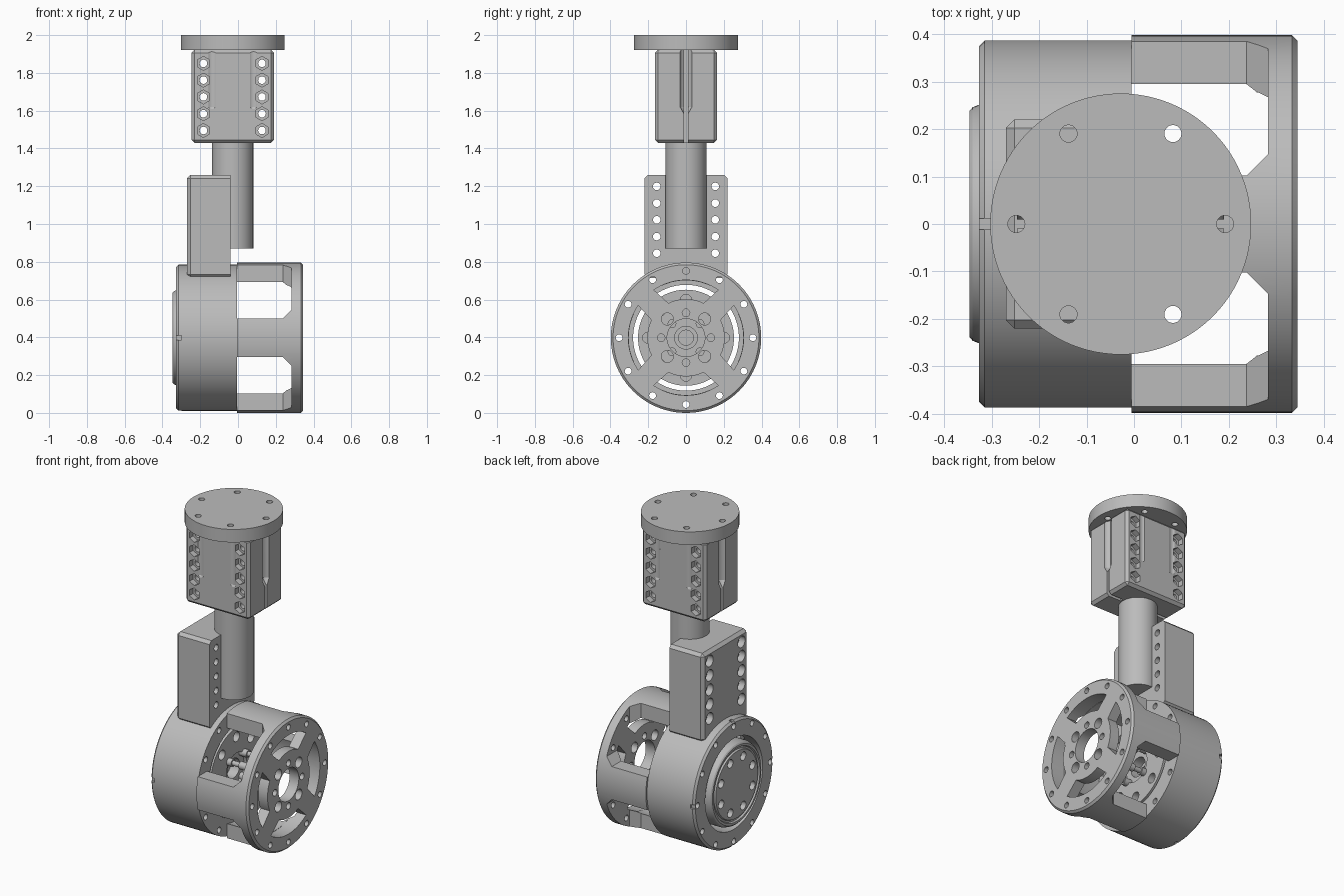
import bpy, bmesh, math
from mathutils import Matrix, Vector

cube = bpy.data.objects.get("Cube")
if cube:
    bpy.data.objects.remove(cube, do_unlink=True)

GREY = (0.5, 0.5, 0.5, 1)
mat = bpy.data.materials.new("machined_grey")
mat.use_nodes = True
mat.diffuse_color = GREY
mat.node_tree.nodes["Principled BSDF"].inputs["Base Color"].default_value = GREY

DRUM_Z = 0.398     # drum axis height
STEM_X = -0.028    # axis of the tube, clamp and flange
TURN = {"x": Matrix.Rotation(math.pi / 2, 4, "Y"),
        "y": Matrix.Rotation(-math.pi / 2, 4, "X"),
        "z": Matrix.Identity(4)}


def finish(name, bm):
    bmesh.ops.recalc_face_normals(bm, faces=bm.faces)
    mesh = bpy.data.meshes.new(name)
    bm.to_mesh(mesh)
    bm.free()
    mesh.materials.append(mat)
    ob = bpy.data.objects.new(name, mesh)
    bpy.context.collection.objects.link(ob)
    return ob


def cylinder(bm, at, r, length, axis, seg=24, r2=None):
    bmesh.ops.create_cone(bm, cap_ends=True, segments=seg, radius1=r,
                          radius2=r if r2 is None else r2, depth=length,
                          matrix=Matrix.Translation(at) @ TURN[axis])


def box(bm, lo, hi, bevel=0):
    lo, hi = Vector(lo), Vector(hi)
    made = bmesh.ops.create_cube(bm, size=1, matrix=Matrix.Translation((lo + hi) / 2)
                                 @ Matrix.Diagonal((*(hi - lo), 1)))
    if bevel:
        edges = {e for v in made["verts"] for e in v.link_edges}
        bmesh.ops.bevel(bm, geom=list(edges), offset=bevel, segments=1, affect="EDGES")


def lathe(bm, profile, seg=96):
    """Turn (x, radius) points about the drum axis."""
    rings = []
    for x, r in profile:
        n = seg if r else 1
        rings.append([bm.verts.new((x, r * math.cos(math.tau * i / seg),
                                    DRUM_Z + r * math.sin(math.tau * i / seg)))
                      for i in range(n)])
    pairs = list(zip(rings, rings[1:]))
    if profile[0][1]:
        pairs.append((rings[-1], rings[0]))
    for a, b in pairs:
        for i in range(seg):
            j = (i + 1) % seg
            quad = [a[i % len(a)], a[j % len(a)], b[j % len(b)], b[i % len(b)]]
            bm.faces.new(list(dict.fromkeys(quad)))


def prism_x(bm, outline, x0, x1):
    a, b = [[bm.verts.new((x, y, z)) for y, z in outline] for x in (x0, x1)]
    bm.faces.new(a)
    bm.faces.new(b[::-1])
    for i in range(len(a)):
        j = (i + 1) % len(a)
        bm.faces.new((a[i], a[j], b[j], b[i]))


def polar(r, deg):
    a = math.radians(deg)
    return r * math.cos(a), DRUM_Z + r * math.sin(a)


def cut(ob, bm):
    cutter = finish("cutter", bm)
    cutter.hide_render = True
    mod = ob.modifiers.new("cut", "BOOLEAN")
    mod.operation, mod.solver, mod.object = "DIFFERENCE", "EXACT", cutter
    mod.use_self = True
    bpy.context.view_layer.objects.active = ob
    bpy.ops.object.modifier_apply(modifier=mod.name)
    bpy.data.objects.remove(cutter, do_unlink=True)


def bolt_circle(bm, x, radius, r, length, count, start=0):
    for i in range(count):
        y, z = polar(radius, start + 360 * i / count)
        cylinder(bm, (x, y, z), r, length, "x", 20)


parts = []

# Drum housing: hollow shell with bolt holes and edge notches
bm = bmesh.new()
lathe(bm, [(-0.005, 0.28), (-0.005, 0.387), (-0.315, 0.387), (-0.327, 0.375), (-0.327, 0.28)])
housing = finish("drum_housing", bm)
bm = bmesh.new()
bolt_circle(bm, -0.17, 0.354, 0.018, 0.5, 12)
cut(housing, bm)
bm = bmesh.new()
for deg in range(0, 360, 90):
    y, z = polar(0.385, deg)
    box(bm, (-0.35, y - 0.012, z - 0.012), (-0.3, y + 0.012, z + 0.012))
cut(housing, bm)
parts.append(housing)

# Rotor core with stepped cap, bore and screw holes
bm = bmesh.new()
lathe(bm, [(-0.347, 0), (-0.347, 0.205), (-0.337, 0.21), (-0.337, 0.22), (-0.347, 0.225),
           (-0.347, 0.238), (-0.34, 0.246), (-0.32, 0.254), (-0.01, 0.254), (-0.01, 0.1),
           (-0.03, 0.1), (-0.03, 0.06), (-0.09, 0.06), (-0.09, 0.04), (-0.15, 0.04), (-0.15, 0)])
core = finish("rotor_core", bm)
bm = bmesh.new()
bolt_circle(bm, -0.347, 0.165, 0.026, 0.06, 8, 22.5)
bolt_circle(bm, -0.01, 0.2, 0.03, 0.08, 8)
cut(core, bm)
parts.append(core)

# Small bridges joining core and housing
bm = bmesh.new()
for deg in (45, 135, 225, 315):
    y, z = polar(0.267, deg)
    cylinder(bm, (-0.15, y, z), 0.024, 0.2, "x", 16)
parts.append(finish("core_bridges", bm))

# Pins standing inside the cage
bm = bmesh.new()
for deg in (45, 135, 225, 315):
    y, z = polar(0.105, deg)
    cylinder(bm, (0.045, y, z), 0.015, 0.15, "x")
    cylinder(bm, (0.1, y, z), 0.023, 0.06, "x")
    cylinder(bm, (-0.005, y, z), 0.023, 0.05, "x")
parts.append(finish("cage_pins", bm))

# Cage: four posts running into a spoked end plate
bm = bmesh.new()
lathe(bm, [(-0.005, 0.312), (-0.005, 0.398), (0.333, 0.398), (0.345, 0.386), (0.345, 0.1),
           (0.282, 0.1), (0.282, 0.295), (0.237, 0.312)])
cage = finish("cage", bm)
bm = bmesh.new()
for sy in (-1, 1):
    for sz in (-1, 1):
        corners = [bm.verts.new((x, sy * y, DRUM_Z + sz * z))
                   for x, d in ((-0.05, 0.102), (0.237, 0.102), (0.282, 0.147))
                   for y in (d, 0.6) for z in (d, 0.6)]
        hull = bmesh.ops.convex_hull(bm, input=corners)
        spare = [g for g in hull["geom_interior"] if isinstance(g, bmesh.types.BMVert)]
        bmesh.ops.delete(bm, geom=spare, context="VERTS")
cut(cage, bm)
bm = bmesh.new()
for mid in range(0, 360, 90):
    outer = [polar(0.305, mid + 34 * t / 8) for t in range(-8, 9)]
    inner = [polar(0.205, mid - 27 * t / 8) for t in range(-8, 9)]
    prism_x(bm, outer + inner, 0.26, 0.4)
bolt_circle(bm, 0.3, 0.14, 0.032, 0.2, 4, 45)
bolt_circle(bm, 0.3, 0.132, 0.02, 0.2, 4)
bolt_circle(bm, 0.17, 0.354, 0.018, 0.5, 12)
cut(cage, bm)
parts.append(cage)

# Upright block with two columns of counterbored holes
bm = bmesh.new()
box(bm, (-0.27, -0.22, 0.715), (-0.04, 0.22, 1.26), 0.018)
box(bm, (-0.1, -0.22, 0.715), (-0.04, 0.22, 1.242))
block = finish("upright_block", bm)
bpy.data.objects.remove(block, do_unlink=True)
bm = bmesh.new()
box(bm, (-0.27, -0.22, 0.715), (0.1, 0.22, 1.26), 0.018)
block = finish("upright_block", bm)
bm = bmesh.new()
box(bm, (-0.04, -0.5, 0.5), (0.5, 0.5, 1.5))
cut(block, bm)
bm = bmesh.new()
for side in (-1, 1):
    for row in range(5):
        at = Vector((-0.15, side * 0.155, 0.845 + 0.0885 * row))
        cylinder(bm, at, 0.02, 0.5, "x")
        cylinder(bm, at - Vector((0.12, 0, 0)), 0.035, 0.08, "x")
cut(block, bm)
parts.append(block)

# Tube
bm = bmesh.new()
cylinder(bm, (STEM_X, 0, 1.17), 0.109, 0.6, "z", 64)
parts.append(finish("tube", bm))

# Clamp: two halves split by a slit, with hex pockets and bolt grooves
bm = bmesh.new()
box(bm, (STEM_X - 0.218, -0.165, 1.43), (STEM_X + 0.218, 0.165, 1.922), 0.016)
clamp = finish("clamp", bm)
bm = bmesh.new()
for side in (-1, 1):
    edge = STEM_X + side * 0.218
    box(bm, (edge - 0.1, -0.01, 1.3), (edge + 0.1, 0.01, 2.1))
cut(clamp, bm)
bm = bmesh.new()
for side in (-1, 1):
    for row in range(5):
        at = Vector((STEM_X + side * 0.155, 0, 1.495 + 0.0888 * row))
        cylinder(bm, at, 0.02, 0.6, "y")
        for face in (-1, 1):
            cylinder(bm, at + Vector((0, face * 0.165, 0)), 0.037, 0.07, "y", 6)
cut(clamp, bm)
bolts = [(STEM_X + 0.22 * math.cos(i * math.pi / 3), 0.22 * math.sin(i * math.pi / 3))
         for i in range(6)]
bm = bmesh.new()
for x, y in bolts:
    cylinder(bm, (x, y, 1.8), 0.032, 0.36, "z")
    cylinder(bm, (x, y, 1.595), 0.004, 0.05, "z", 24, 0.032)
cut(clamp, bm)
parts.append(clamp)

# Round mounting flange
bm = bmesh.new()
cylinder(bm, (STEM_X, 0, 1.96), 0.275, 0.08, "z", 96)
flange = finish("flange", bm)
bm = bmesh.new()
for x, y in bolts:
    cylinder(bm, (x, y, 1.96), 0.018, 0.2, "z")
cut(flange, bm)
parts.append(flange)

# Smooth round walls, keep machined edges crisp
for ob in parts:
    bpy.ops.object.select_all(action="DESELECT")
    ob.select_set(True)
    bpy.context.view_layer.objects.active = ob
    bpy.ops.object.shade_smooth_by_angle(angle=math.radians(25))
